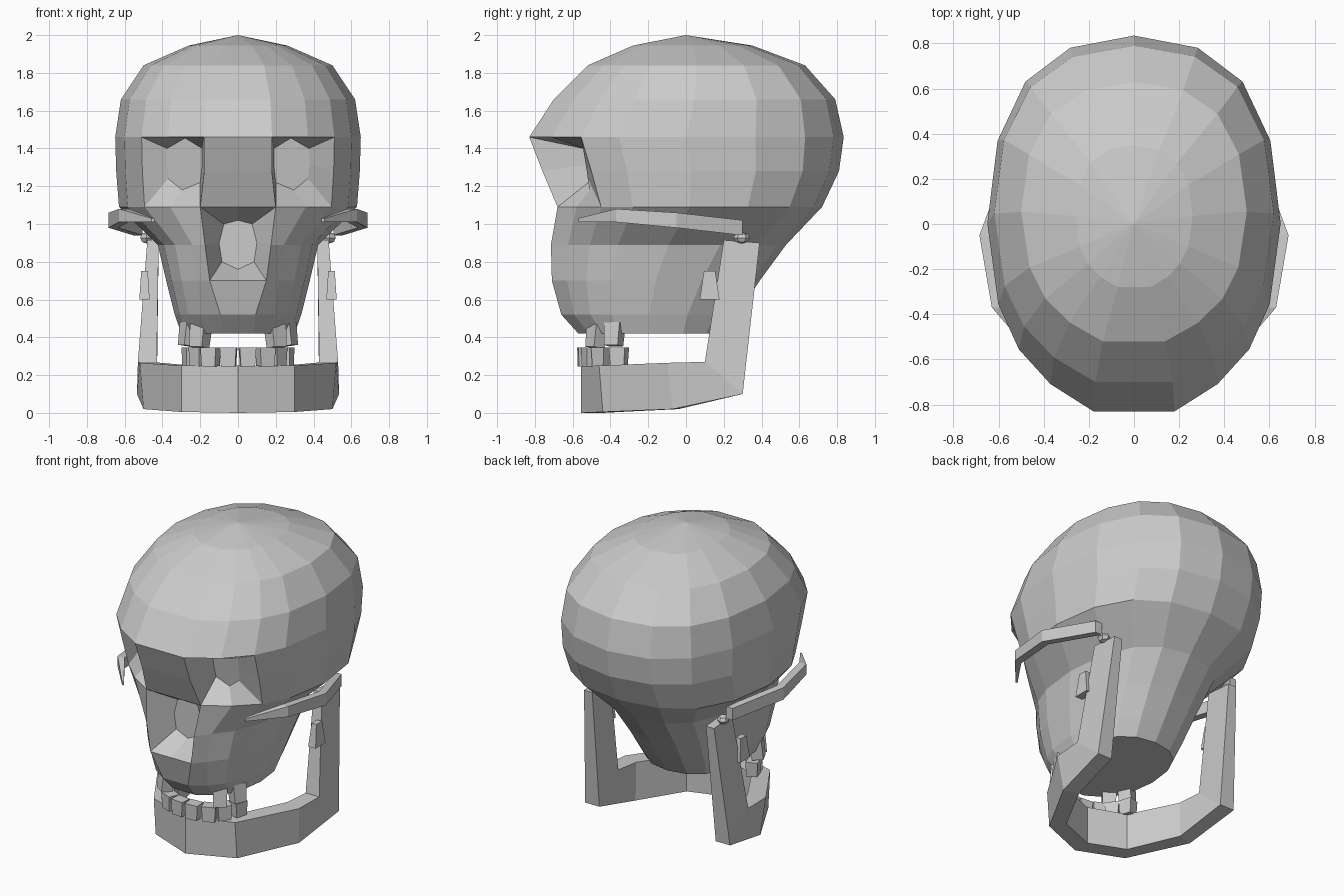
import bpy, bmesh, math
from mathutils import Vector, Matrix

if "Cube" in bpy.data.objects:
    bpy.data.objects.remove(bpy.data.objects["Cube"])

bone = bpy.data.materials.new("bone_grey")
bone.diffuse_color = (0.6, 0.6, 0.6, 1)
bone.use_nodes = True
bone.node_tree.nodes["Principled BSDF"].inputs["Base Color"].default_value = bone.diffuse_color


def finish(bm, name, mirror=False):
    bmesh.ops.recalc_face_normals(bm, faces=bm.faces)
    me = bpy.data.meshes.new(name)
    bm.to_mesh(me)
    bm.free()
    me.materials.append(bone)
    ob = bpy.data.objects.new(name, me)
    bpy.context.collection.objects.link(ob)
    if mirror:
        mod = ob.modifiers.new("mirror", 'MIRROR')
        mod.use_clip = True
    return ob


def loft(bm, sections, cap_start=True):
    """Skin a list of equal-length closed cross-sections."""
    rows = [[bm.verts.new(p) for p in s] for s in sections]
    n = len(rows[0])
    for a, b in zip(rows, rows[1:]):
        for i in range(n):
            j = (i + 1) % n
            bm.faces.new((a[i], a[j], b[j], b[i]))
    if cap_start:
        bm.faces.new(rows[0])
    bm.faces.new(rows[-1])


def tapered_box(bm, centre, bottom, top, height, turn=0, tilt=0):
    """Four-sided block; bottom and top are (x, y) sizes."""
    m = Matrix.Translation(centre) @ Matrix.Rotation(turn, 4, 'Z') @ Matrix.Rotation(tilt, 4, 'X')
    secs = []
    for (sx, sy), z in ((bottom, -height / 2), (top, height / 2)):
        secs.append([m @ Vector((x * sx / 2, y * sy / 2, z))
                     for x, y in ((-1, -1), (1, -1), (1, 1), (-1, 1))])
    loft(bm, secs)


# --- Skull: stacked 18-sided rings with eye and nose openings ---
half = [(0, -1), (.277, -1), (.57, -.855), (.785, -.67), (.925, -.43),
        (1, 0), (.93, .44), (.74, .755), (.435, .935), (0, 1)]
outline = half + [(-x, y) for x, y in half[8:0:-1]]
N = len(outline)
# z, half width, front y, back y
rings = [(1.945, .26, -.28, .35), (1.84, .50, -.52, .63), (1.66, .62, -.70, .79),
         (1.46, .65, -.83, .835), (1.28, .645, -.76, .81), (1.09, .63, -.68, .72),
         (.89, .425, -.715, .53), (.70, .38, -.71, .39), (.52, .335, -.66, .27),
         (.42, .30, -.57, .20)]
bm = bmesh.new()
V = []
for z, w, f, b in rings:
    V.append([bm.verts.new((x * w, (f + b) / 2 + y * (b - f) / 2, z)) for x, y in outline])
for c in (1, -1):                      # nose opening is a little wider at the top
    V[5][c].co.x = c * .20
    V[6][c].co.x = c * .175
    V[7][c].co.x = c * .15
holes = {(r, c) for r in (3, 4) for c in (1, 2, 15, 16)} | {(r, c) for r in (5, 6) for c in (0, 17)}
apex = bm.verts.new((0, 0, 2))
for c in range(N):
    d = (c + 1) % N
    bm.faces.new((apex, V[0][c], V[0][d]))
    for r in range(len(rings) - 1):
        if (r, c) not in holes:
            bm.faces.new((V[r][c], V[r + 1][c], V[r + 1][d], V[r][d]))
bm.faces.new(V[-1])


def socket(loop, inner):
    """Close an opening with walls leading to a recessed eight-sided floor."""
    vs = [bm.verts.new(p) for p in inner]
    for i in range(8):
        j = (i + 1) % 8
        bm.faces.new((loop[i], loop[j], vs[j], vs[i]))
    bm.faces.new(vs)


eye = [(.19, 1.40), (.28, 1.455), (.375, 1.40), (.38, 1.32),
       (.37, 1.24), (.295, 1.18), (.20, 1.22), (.19, 1.31)]
for s in (1, -1):
    loop = [V[r][s * c] for r, c in ((3, 1), (3, 2), (3, 3), (4, 3), (5, 3), (5, 2), (5, 1), (4, 1))]
    socket(loop, [(s * x, -.53 - .15 * (z - 1.31), z) for x, z in eye])
nose = [(-.075, 1.0), (0, 1.02), (.075, 1.0), (.10, .90),
        (.085, .80), (0, .76), (-.085, .80), (-.10, .90)]
loop = [V[r][c] for r, c in ((5, -1), (5, 0), (5, 1), (6, 1), (7, 1), (7, 0), (7, -1), (6, -1))]
socket(loop, [(x, -.53, z) for x, z in nose])
finish(bm, "skull")

# --- Cheek arch: bar swept round the side of the head ---
bm = bmesh.new()
path = [(.45, -.57, 1.02, .02, .015), (.605, -.37, 1.045, .07, .05),
        (.66, -.05, 1.02, .08, .05), (.53, .30, .98, .08, .05)]
secs = []
for x, y, z, h, t in path:
    secs.append([(x - t / 2, y, z - h / 2), (x + t / 2, y, z - h / 2),
                 (x + t / 2, y, z + h / 2), (x - t / 2, y, z + h / 2)])
loft(bm, secs)
finish(bm, "cheek_arch", True)

# --- Lower jaw: half loft from chin to hinge, mirrored ---
bm = bmesh.new()
loft(bm, [
    [(0, -.555, .25), (0, -.555, 0), (0, -.44, 0), (0, -.44, .25)],
    [(.30, -.46, .25), (.30, -.44, .005), (.24, -.35, .005), (.24, -.35, .25)],
    [(.52, -.10, .265), (.50, -.07, .02), (.40, -.04, .02), (.41, -.06, .265)],
    [(.53, .10, .27), (.535, .30, .10), (.43, .30, .10), (.43, .10, .27)],
    [(.48, .20, .915), (.48, .39, .90), (.42, .39, .90), (.42, .20, .915)],
], cap_start=False)
finish(bm, "lower_jaw", True)

# --- Jaw hinge knob and the small spur on the jaw branch ---
bm = bmesh.new()
bmesh.ops.create_uvsphere(bm, u_segments=6, v_segments=4, radius=1,
                          matrix=Matrix.Translation((.485, .295, .927)) @ Matrix.Diagonal((.038, .045, .03, 1)))
finish(bm, "jaw_hinge", True)
bm = bmesh.new()
tapered_box(bm, (.495, .125, .675), (.055, .105), (.035, .06), .15)
finish(bm, "jaw_spur", True)

# --- Teeth ---
bm = bmesh.new()
for x, y, turn in ((.05, -.535, 5), (.145, -.505, 22), (.205, -.445, 50), (.25, -.355, 72)):
    tapered_box(bm, (x, y, .295), (.075, .07), (.088, .075), .10, math.radians(turn))
finish(bm, "lower_teeth", True)
bm = bmesh.new()
for x, y, z, turn in ((.20, -.475, .405, 35), (.262, -.38, .415, 65)):
    tapered_box(bm, (x, y, z), (.08, .07), (.09, .08), .12, math.radians(turn), math.radians(-8))
finish(bm, "upper_teeth", True)
